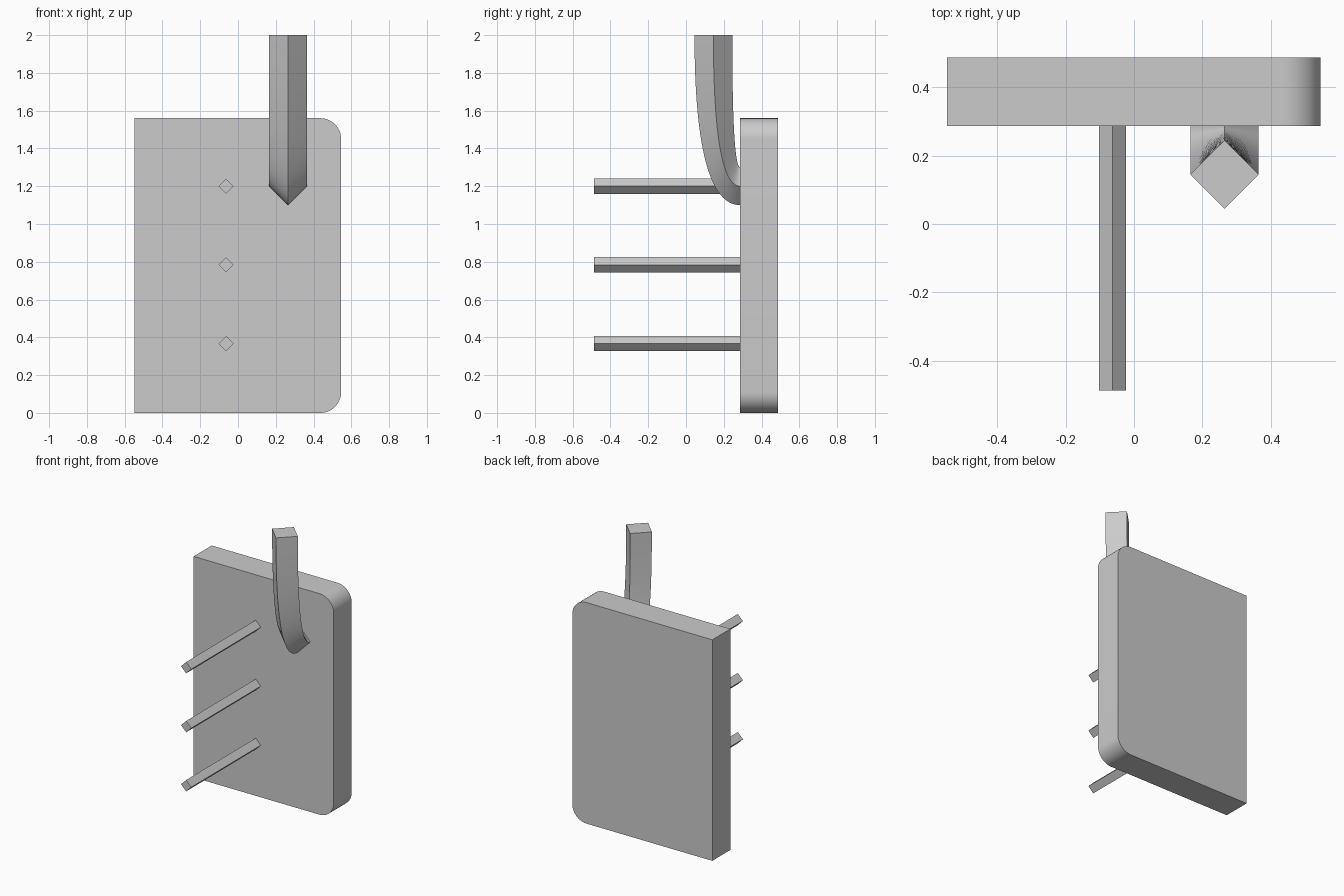
import bpy, bmesh, math

if "Cube" in bpy.data.objects:
    bpy.data.objects.remove(bpy.data.objects["Cube"])

grey = bpy.data.materials.new("neutral_grey")
grey.diffuse_color = (0.6, 0.6, 0.6, 1)
grey.use_nodes = True
grey.node_tree.nodes["Principled BSDF"].inputs["Base Color"].default_value = grey.diffuse_color


def make_object(name, bm):
    bmesh.ops.recalc_face_normals(bm, faces=bm.faces[:])
    mesh = bpy.data.meshes.new(name)
    bm.to_mesh(mesh)
    bm.free()
    mesh.materials.append(grey)
    obj = bpy.data.objects.new(name, mesh)
    bpy.context.collection.objects.link(obj)
    bpy.ops.object.select_all(action='DESELECT')
    obj.select_set(True)
    bpy.context.view_layer.objects.active = obj
    bpy.ops.object.shade_smooth_by_angle(angle=math.radians(30))
    return obj


def loft(name, rings):
    """Skin a list of matching closed rings and cap both ends."""
    bm = bmesh.new()
    loops = [[bm.verts.new(p) for p in ring] for ring in rings]
    n = len(loops[0])
    for a, b in zip(loops, loops[1:]):
        for i in range(n):
            j = (i + 1) % n
            bm.faces.new((a[i], a[j], b[j], b[i]))
    bm.faces.new(loops[0])
    bm.faces.new(loops[-1])
    return make_object(name, bm)


PLATE_FRONT, PLATE_BACK = 0.287, 0.488
LEFT, RIGHT, TOP, RADIUS = -0.547, 0.546, 1.56, 0.11

# Back plate: square corners on the left, rounded on the right
outline = [(LEFT, TOP), (LEFT, 0)]
for cz, start in ((RADIUS, -90), (TOP - RADIUS, 0)):
    for k in range(13):
        a = math.radians(start + 90 * k / 12)
        outline.append((RIGHT - RADIUS + RADIUS * math.cos(a), cz + RADIUS * math.sin(a)))
loft("back_plate", [[(x, y, z) for x, z in outline] for y in (PLATE_FRONT, PLATE_BACK)])

# Three diamond-section pegs
for name, z in (("lower_peg", 0.367), ("middle_peg", 0.784), ("upper_peg", 1.2)):
    d = 0.04
    ring = [(-d, 0), (0, -d), (d, 0), (0, d)]
    loft(name, [[(-0.063 + u, y, z + v) for u, v in ring] for y in (-0.488, PLATE_FRONT)])

# Curved hook arm: diamond section sweeping out of the plate and upward
ARM_X, ARM_Y, ARM_Z, H, STEPS = 0.265, 0.145, 1.2, 0.1, 28
rings = []
for k in range(STEPS + 1):
    t = k / STEPS
    ring = []
    for side, depth in ((-H, 0), (0, -H), (H, 0), (0, H)):
        end_y, start_z = ARM_Y + depth, ARM_Z + depth
        ring.append((ARM_X + side,
                     end_y + (PLATE_FRONT - end_y) * (1 - t) ** 2,
                     start_z + (2.0 - start_z) * t ** 2))
    rings.append(ring)
loft("hook_arm", rings)
